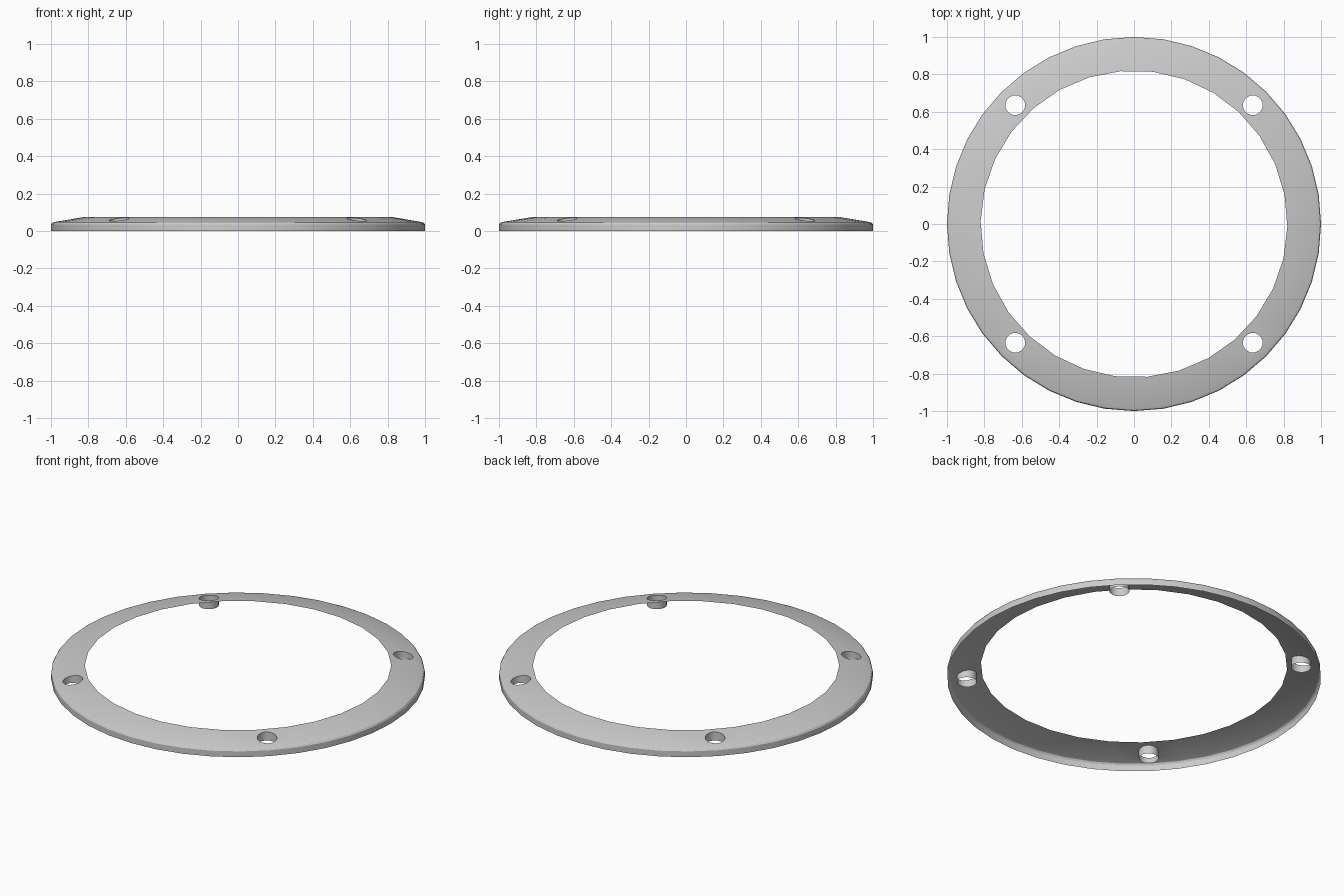
import bpy, bmesh, math
from mathutils import Vector

cube = bpy.data.objects.get("Cube")
if cube:
    bpy.data.objects.remove(cube, do_unlink=True)

INNER_R, RIM_R, HOLE_R = 0.82, 0.985, 0.053
INNER_Z, RIM_Z, TUBE_Z = 0.075, 0.047, 0.02
HOLE_AT = 0.635

grey = bpy.data.materials.new("light grey")
grey.use_nodes = True
colour = (0.6, 0.6, 0.6, 1)
grey.diffuse_color = colour
grey.node_tree.nodes["Principled BSDF"].inputs["Base Color"].default_value = colour


def ring(bm, radius, sides, z=0, cx=0, cy=0, turn=0):
    """Add a loop of vertices and return it."""
    angles = [turn + math.tau * i / sides for i in range(sides)]
    return [bm.verts.new((cx + radius * math.cos(a), cy + radius * math.sin(a), z)) for a in angles]


def close(bm, loop):
    """Join a loop of vertices with edges."""
    return [bm.edges.new((v, loop[i - 1])) for i, v in enumerate(loop)]


def bridge(bm, upper, lower):
    """Wall between two loops, facing outwards."""
    for i in range(len(upper)):
        bm.faces.new((upper[i - 1], lower[i - 1], lower[i], upper[i]))


def finish(bm, name):
    mesh = bpy.data.meshes.new(name)
    bm.to_mesh(mesh)
    bm.free()
    obj = bpy.data.objects.new(name, mesh)
    bpy.context.collection.objects.link(obj)
    mesh.materials.append(grey)
    bpy.ops.object.select_all(action='DESELECT')
    obj.select_set(True)
    bpy.context.view_layer.objects.active = obj
    bpy.ops.object.shade_smooth_by_angle(angle=math.radians(30))


def cone_z(x, y):
    """Height of the sloped face."""
    t = (math.hypot(x, y) - INNER_R) / (RIM_R - INNER_R)
    return INNER_Z + t * (RIM_Z - INNER_Z)


corners = [(sx * HOLE_AT, sy * HOLE_AT) for sx in (1, -1) for sy in (1, -1)]

# Sloped ring with four screw holes, filled flat and then raised to a cone
bm = bmesh.new()
rim = ring(bm, RIM_R, 40)
loops = [rim, ring(bm, INNER_R, 30, turn=math.radians(-1))]
loops += [ring(bm, HOLE_R, 20, cx=x, cy=y) for x, y in corners]
edges = [e for loop in loops for e in close(bm, loop)]
bmesh.ops.triangle_fill(bm, use_beauty=True, edges=edges, normal=Vector((0, 0, 1)))
bm.normal_update()
bmesh.ops.reverse_faces(bm, faces=[f for f in bm.faces if f.normal.z < 0])
for loop in loops:
    for v in loop:
        v.co.z = INNER_Z if loop is loops[1] else cone_z(v.co.x, v.co.y)

# Rounded shoulder and outer wall
upper = rim
for radius, z in ((0.994, 0.043), (1.0, 0.034), (1.0, 0.0)):
    lower = ring(bm, radius, 40, z)
    bridge(bm, upper, lower)
    upper = lower
finish(bm, "trim_ring")

# Open sleeves hanging below the holes
for i, (x, y) in enumerate(corners):
    bm = bmesh.new()
    top = ring(bm, HOLE_R, 20, cx=x, cy=y)
    for v in top:
        v.co.z = cone_z(v.co.x, v.co.y)
    bridge(bm, top, ring(bm, HOLE_R, 20, TUBE_Z, x, y))
    finish(bm, f"screw_sleeve_{i + 1}")
